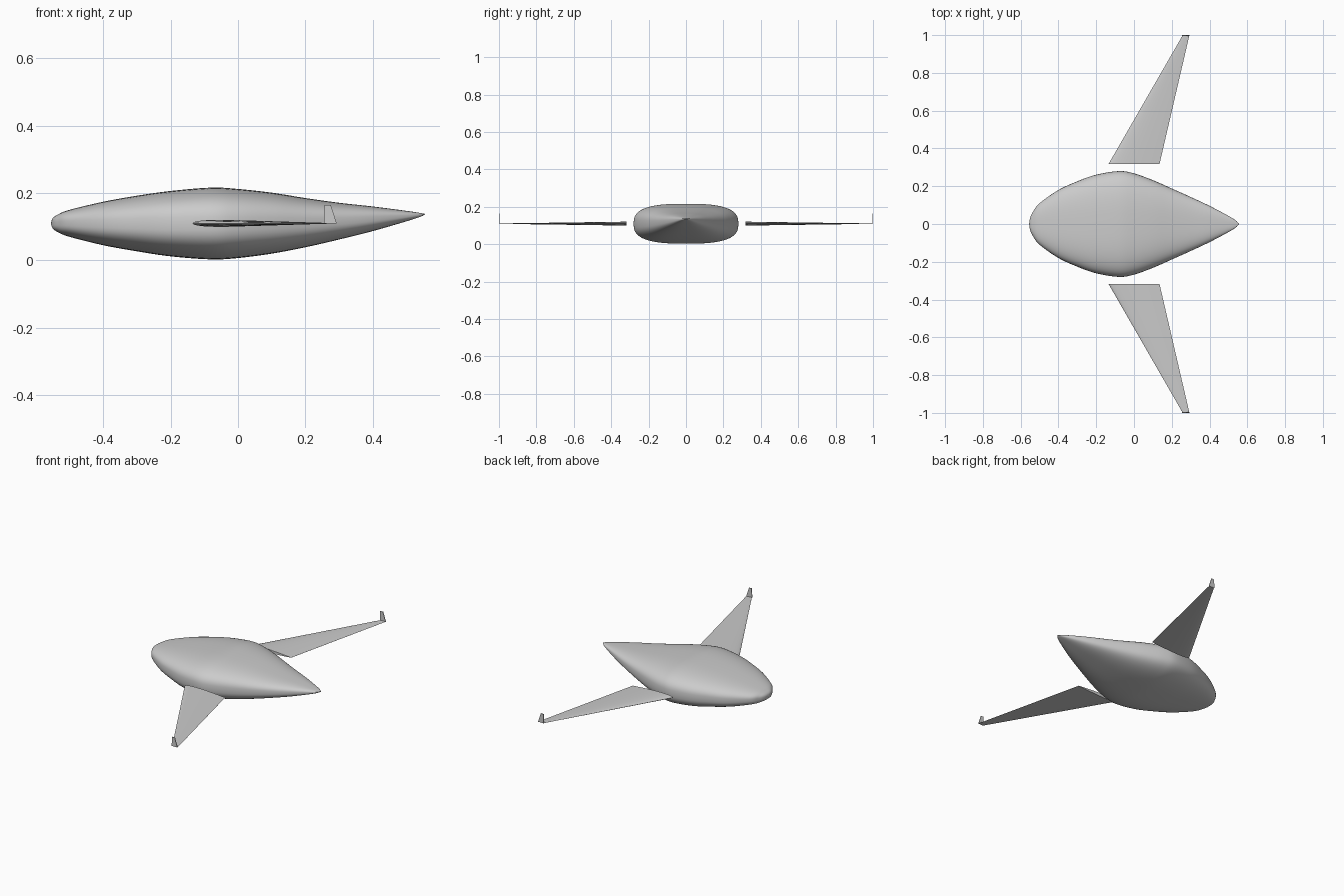
import bpy, bmesh, math
from mathutils import Vector

cube = bpy.data.objects.get("Cube")
if cube:
    bpy.data.objects.remove(cube, do_unlink=True)

grey = bpy.data.materials.new("light grey")
grey.use_nodes = True
colour = (0.6, 0.6, 0.6, 1)
grey.diffuse_color = colour
grey.node_tree.nodes["Principled BSDF"].inputs["Base Color"].default_value = colour


def loft(name, rings, smooth_angle):
    """Skin a row of equal-sized closed rings and cap both ends."""
    bm = bmesh.new()
    loops = [[bm.verts.new(p) for p in ring] for ring in rings]
    n = len(rings[0])
    for a, b in zip(loops, loops[1:]):
        for i in range(n):
            j = (i + 1) % n
            bm.faces.new((a[i], a[j], b[j], b[i]))
    bm.faces.new(loops[0])
    bm.faces.new(loops[-1])
    bmesh.ops.recalc_face_normals(bm, faces=bm.faces)
    mesh = bpy.data.meshes.new(name)
    bm.to_mesh(mesh)
    bm.free()
    obj = bpy.data.objects.new(name, mesh)
    mesh.materials.append(grey)
    bpy.context.collection.objects.link(obj)
    bpy.ops.object.select_all(action='DESELECT')
    bpy.context.view_layer.objects.active = obj
    obj.select_set(True)
    bpy.ops.object.shade_smooth_by_angle(angle=math.radians(smooth_angle))
    return obj


def spline(points, steps):
    """Catmull-Rom curve through the points."""
    pts = [Vector(p) for p in points]
    pts = [2 * pts[0] - pts[1]] + pts + [2 * pts[-1] - pts[-2]]
    out = []
    for a, b, c, d in zip(pts, pts[1:], pts[2:], pts[3:]):
        for k in range(steps):
            t = k / steps
            out.append(0.5 * (2 * b + (c - a) * t + (2 * a - 5 * b + 4 * c - d) * t ** 2
                              + (3 * b - a - 3 * c + d) * t ** 3))
    return out + [pts[-2]]


# Fuselage stations: x, half width, bottom z, top z
stations = [
    (-0.555, 0.001, 0.109, 0.111), (-0.55, 0.032, 0.095, 0.125),
    (-0.535, 0.064, 0.084, 0.136), (-0.5, 0.11, 0.070, 0.150),
    (-0.4, 0.180, 0.045, 0.174), (-0.3, 0.226, 0.027, 0.192),
    (-0.2, 0.261, 0.012, 0.206), (-0.08, 0.28, 0.003, 0.216),
    (0.0, 0.268, 0.007, 0.212), (0.1, 0.232, 0.020, 0.201),
    (0.2, 0.188, 0.039, 0.185), (0.3, 0.143, 0.062, 0.171),
    (0.4, 0.096, 0.087, 0.160), (0.5, 0.043, 0.116, 0.147),
    (0.54, 0.018, 0.129, 0.141), (0.555, 0.001, 0.136, 0.138)]


def body_ring(station, sides=64, power=2.8):
    x, w, low, high = station
    ring = []
    for i in range(sides):
        a = 2 * math.pi * i / sides
        c, s = math.cos(a), math.sin(a)
        y = math.copysign(abs(c) ** (2 / power), c) * w
        z = math.copysign(abs(s) ** (2 / power), s) * (high - low) / 2
        ring.append((x, y, (low + high) / 2 + z))
    return ring


loft("fuselage", [body_ring(s) for s in spline(stations, 5)], 60)


# Wings: symmetric aerofoil tapering from root to swept tip
def aerofoil(y, lead, trail, thickness, z=0.11, n=14):
    def half(u):
        return 5 * thickness * (0.2969 * math.sqrt(u) - 0.126 * u - 0.3516 * u ** 2
                                + 0.2843 * u ** 3 - 0.1015 * u ** 4)
    us = [(1 - math.cos(math.pi * i / n)) / 2 for i in range(n + 1)]
    chord = trail - lead
    upper = [(lead + u * chord, y, z + half(u)) for u in us]
    lower = [(lead + u * chord, y, z - half(u)) for u in us[1:]]
    return upper + lower[::-1]


# Winglets: thin tapered plates standing on the wing tips
def winglet_ring(y):
    return [(0.255, y, 0.11), (0.293, y, 0.11), (0.275, y, 0.165), (0.257, y, 0.165)]


for side, label in ((1, "left"), (-1, "right")):
    loft(label + "_wing", [aerofoil(side * 0.317, -0.135, 0.135, 0.021),
                           aerofoil(side * 0.998, 0.257, 0.293, 0.002)], 30)
    loft(label + "_winglet", [winglet_ring(side * 0.996), winglet_ring(side)], 30)
